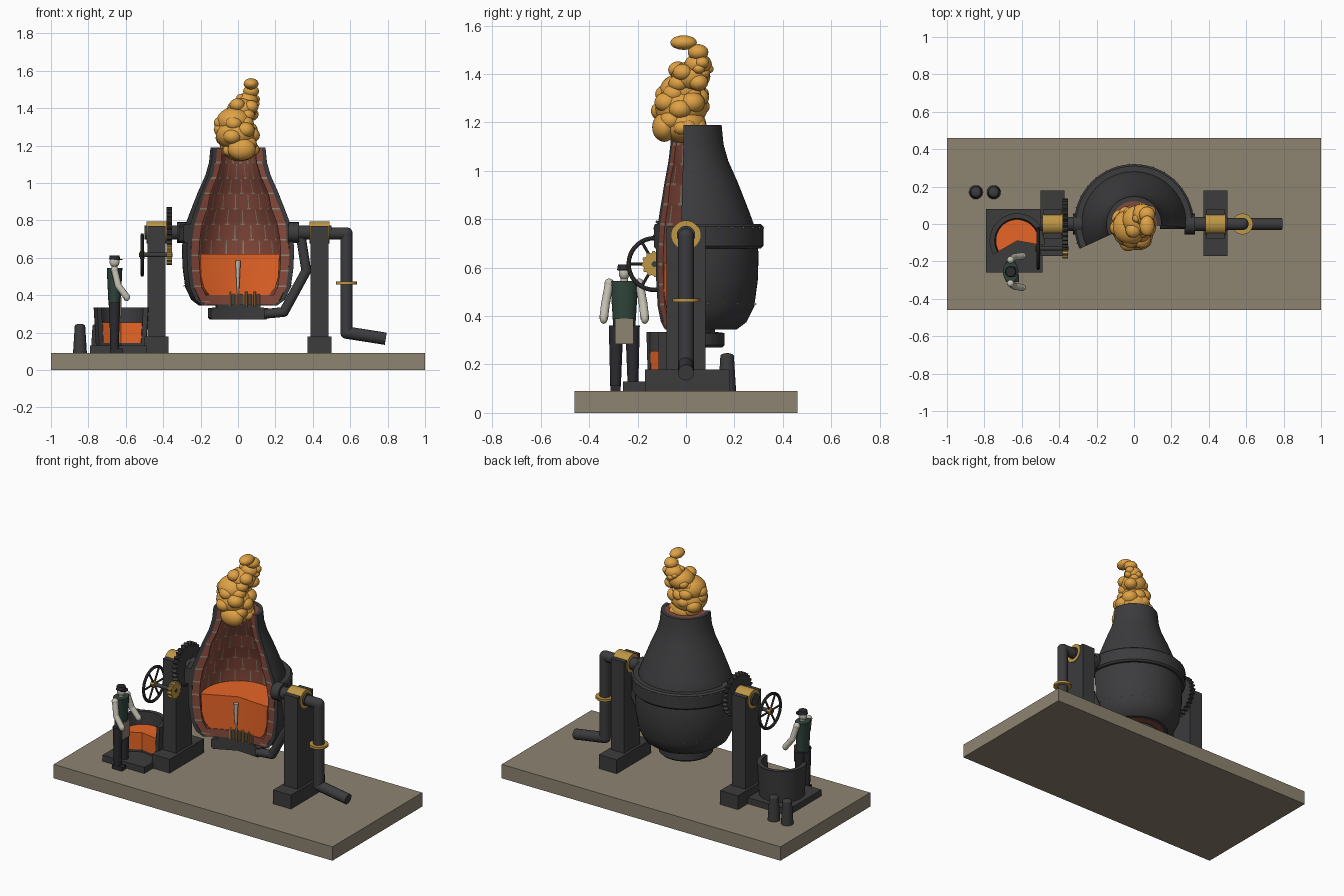
import bpy, bmesh, math, random
from mathutils import Vector

random.seed(4)
if "Cube" in bpy.data.objects:
    bpy.data.objects.remove(bpy.data.objects["Cube"], do_unlink=True)


def material(name, r, g, b):
    m = bpy.data.materials.new(name)
    m.use_nodes = True
    m.diffuse_color = (r, g, b, 1)
    m.node_tree.nodes["Principled BSDF"].inputs["Base Color"].default_value = (r, g, b, 1)
    return m


IRON = material("dark iron", .045, .045, .048)
STONE = material("stone mortar", .27, .23, .165)
BRICK = material("fire brick", .24, .068, .045)
MOLTEN = material("molten metal", .80, .13, .02)
BRASS = material("brass", .52, .31, .06)
FLAME = material("golden flame", .74, .36, .06)
GREEN = material("green vest", .03, .06, .045)
PALE = material("pale cloth", .55, .52, .44)
CLOTH = material("charcoal cloth", .025, .025, .03)


def finish(bm, name, *mats, smooth=True):
    bmesh.ops.remove_doubles(bm, verts=bm.verts, dist=1e-5)
    bmesh.ops.recalc_face_normals(bm, faces=bm.faces)
    mesh = bpy.data.meshes.new(name)
    bm.to_mesh(mesh)
    bm.free()
    ob = bpy.data.objects.new(name, mesh)
    bpy.context.collection.objects.link(ob)
    for m in mats:
        mesh.materials.append(m)
    if smooth:
        bpy.ops.object.select_all(action='DESELECT')
        ob.select_set(True)
        bpy.context.view_layer.objects.active = ob
        bpy.ops.object.shade_smooth_by_angle()
    return ob


def box(name, lo, hi, mat):
    bm = bmesh.new()
    bmesh.ops.create_cube(bm, size=1)
    for v in bm.verts:
        v.co = [l + (c + .5) * (h - l) for l, h, c in zip(lo, hi, v.co)]
    return finish(bm, name, mat, smooth=False)


def rod(name, p, q, r, mat, r2=None, seg=20):
    p, q = Vector(p), Vector(q)
    bm = bmesh.new()
    bmesh.ops.create_cone(bm, cap_ends=True, segments=seg, radius1=r,
                          radius2=r if r2 is None else r2, depth=(q - p).length)
    turn = (q - p).to_track_quat('Z', 'Y')
    for v in bm.verts:
        v.co = turn @ v.co + (p + q) / 2
    return finish(bm, name, mat)


def balls(name, items, mat, sub=3):
    bm = bmesh.new()
    for center, scale in items:
        made = bmesh.ops.create_icosphere(bm, subdivisions=sub, radius=1)["verts"]
        for v in made:
            v.co = Vector([a * b for a, b in zip(v.co, scale)]) + Vector(center)
    return finish(bm, name, mat)


def pipe(name, pts, r, mat):
    for a, b in zip(pts, pts[1:]):
        rod(name, a, b, r, mat)
    if len(pts) > 2:
        balls(name + "_elbows", [(p, (r, r, r)) for p in pts[1:-1]], mat)


def revolve(name, profile, mat, a0, a1, center=(0, 0), seg=40):
    # Sweeps a closed (radius, height) profile and caps both cut ends
    bm = bmesh.new()
    rings = []
    for i in range(seg + 1):
        a = math.radians(a0 + (a1 - a0) * i / seg)
        rings.append([bm.verts.new((center[0] + r * math.cos(a), center[1] + r * math.sin(a), z))
                      for r, z in profile])
    n = len(profile)
    for A, B in zip(rings, rings[1:]):
        for j in range(n):
            bm.faces.new((A[j], A[(j + 1) % n], B[(j + 1) % n], B[j]))
    bm.faces.new(rings[0])
    bm.faces.new(rings[-1])
    bmesh.ops.remove_doubles(bm, verts=bm.verts, dist=1e-5)
    return finish(bm, name, mat)


def gear(name, center, r, teeth, x0, x1, mat):
    bm = bmesh.new()
    sides = []
    for x in (x0, x1):
        sides.append([bm.verts.new((x, center[0] + rr * math.cos(a), center[1] + rr * math.sin(a)))
                      for i in range(4 * teeth)
                      for a in [math.tau * i / (4 * teeth)]
                      for rr in [r if i % 4 < 2 else r * .87]])
        bm.faces.new(sides[-1])
    n = 4 * teeth
    for i in range(n):
        k = (i + 1) % n
        bm.faces.new((sides[0][i], sides[0][k], sides[1][k], sides[1][i]))
    finish(bm, name, mat, smooth=False)


# Base slab
box("base_slab", (-1, -.46, 0), (1, .46, .09), STONE)

# Vessel shell, cut open at the front
START, END = -4, 204.5
OUTER = [(.21, .345), (.25, .375), (.282, .44), (.297, .55), (.3, .66), (.28, .78),
         (.262, .83), (.215, .95), (.175, 1.04), (.155, 1.11), (.147, 1.19)]
revolve("vessel_shell", OUTER + [(r - .025, z) for r, z in reversed(OUTER)], IRON, START, END)
revolve("trunnion_band", [(.26, .68), (.31, .68), (.32, .69), (.32, .77), (.31, .78), (.26, .78)],
        IRON, START, END)
revolve("wind_box", [(0, .27), (.15, .27), (.16, .28), (.16, .33), (.12, .335), (.12, .35), (0, .35)],
        IRON, START, END)
revolve("brick_floor", [(0, .348), (.195, .348), (.215, .375), (.2, .4), (0, .4)], BRICK, START, END)
revolve("molten_bath", [(0, .402), (.17, .402), (.2, .44), (.217, .5), (.222, .62), (0, .62)],
        MOLTEN, START, END)


def shell_radius(z):
    for (r0, z0), (r1, z1) in zip(OUTER, OUTER[1:]):
        if z <= z1:
            return r0 + (r1 - r0) * (z - z0) / (z1 - z0)
    return OUTER[-1][0]


# Brick lining with staggered joints
bm = bmesh.new()
ROWS, HALVES = 10, 18
step, height = (END - START) / HALVES, (1.188 - .36) / ROWS
cols = [(k, d) for k in range(HALVES) for d in (-.5, -.3, -.07, .07, .3)] + [(HALVES - 1, .5)]
levels = [(i, f) for i in range(ROWS) for f in (0, .12)] + [(ROWS, 0)]
grids = []
for inset in (.07, .024):
    grid = []
    for i, f in levels:
        z = .36 + (i + f) * height
        r = shell_radius(z) - inset * (1 if z < .9 else .8)
        angles = [math.radians(START + (k + .5 + d) * step) for k, d in cols]
        grid.append([bm.verts.new((r * math.cos(a), r * math.sin(a), z)) for a in angles])
    grids.append(grid)
inner, outer = grids
last = len(cols) - 1
for j in range(len(levels) - 1):
    for c in range(last):
        for g in grids:
            f = bm.faces.new((g[j][c], g[j][c + 1], g[j + 1][c + 1], g[j + 1][c]))
            k, part = divmod(c, 5)
            joint = (k + levels[j][0]) % 2 == 0
            f.material_index = int(joint and (part == 2 or (j % 2 == 0 and part in (1, 3))))
    for c in (0, last):
        f = bm.faces.new((inner[j][c], outer[j][c], outer[j + 1][c], inner[j + 1][c]))
        f.material_index = int(j % 2 == 0)
for j in (0, -1):
    for c in range(last):
        bm.faces.new((inner[j][c], inner[j][c + 1], outer[j][c + 1], outer[j][c]))
finish(bm, "brick_lining", BRICK, STONE)

# Air nozzles and the blast jet
for i in range(5):
    x = (i - 2) * .045
    rod("air_nozzle", (x, -.015, .34), (x, -.015, .42), .007, BRASS, seg=10)
    rod("nozzle_brick", (x + .02, -.01, .35), (x + .02, -.01, .405), .008, STONE, seg=8)
rod("blast_jet", (0, -.02, .4), (0, -.02, .585), .005, PALE, .014, seg=12)

# Rivets on band and lower shell
rivets = []
for radius, z, count in ((.321, .765, 18), (.288, .45, 14)):
    for i in range(count):
        a = math.radians(START + (END - START) * (i + .5) / count)
        rivets.append(((radius * math.cos(a), radius * math.sin(a), z), (.004,) * 3))
balls("rivets", rivets, PALE, 1)

# Flame plume: large leaning lumps ringed by smaller ones
plume = [(.01, -.01, 1.19, .10), (-.01, -.02, 1.26, .115), (-.02, -.015, 1.33, .1),
         (.02, .02, 1.39, .085), (.05, .05, 1.44, .06), (.07, .05, 1.49, .045)]
lumps = [((x, y, z), (r * .95, r * .95, r * .75)) for x, y, z, r in plume]
lumps += [((.07, -.01, 1.53), (.04, .055, .03)), ((.02, -.09, 1.18), (.075, .05, .06))]
for x, y, z, r in plume[:5]:
    for i in range(7):
        a = i * math.tau / 7 + random.random()
        s = r * random.uniform(.35, .5)
        lumps.append(((x + r * .68 * math.cos(a), y + r * .68 * math.sin(a),
                       z + random.uniform(-.03, .03)), (s, s, s * .85)))
balls("flame_plume", lumps, FLAME)

# Stands with brass bearings and trunnions
for side, name in ((-1, "right"), (1, "left")):
    x = .435 * side
    box(name + "_stand_foot", (x - .064, -.17, .09), (x + .064, .18, .18), IRON)
    box(name + "_stand_post", (x - .048, -.08, .18), (x + .048, .08, .77), IRON)
    rod(name + "_bearing", (x - .053, 0, .735), (x + .053, 0, .735), .06, BRASS, seg=32)
    rod(name + "_trunnion", (.27 * side, 0, .735), (.5 * side, 0, .735), .038, IRON)
    rod(name + "_collar", (.27 * side, 0, .735), (.325 * side, 0, .735), .055, IRON)

# Air supply pipe and the feed to the wind box
pipe("supply_pipe", [(.48, 0, .73), (.58, 0, .73), (.58, 0, .2), (.79, 0, .167)], .033, IRON)
rod("pipe_flange", (.58, 0, .458), (.58, 0, .473), .056, BRASS, seg=28)
pipe("wind_feed", [(.335, 0, .72), (.365, 0, .53), (.245, 0, .31), (.14, 0, .3)], .026, IRON)

# Tilting gear, pinion and hand wheel
gear("tilt_gear", (0, .735), .137, 28, -.383, -.352, IRON)
gear("drive_pinion", (-.13, .615), .054, 12, -.383, -.352, BRASS)
rod("pinion_shaft", (-.53, -.13, .615), (-.35, -.13, .615), .012, IRON)
bpy.ops.mesh.primitive_torus_add(location=(-.512, -.13, .615), rotation=(0, math.pi / 2, 0),
                                 major_radius=.107, minor_radius=.009,
                                 major_segments=36, minor_segments=10)
wheel = bpy.context.object
wheel.name = "hand_wheel"
wheel.data.materials.append(IRON)
bpy.ops.object.shade_smooth_by_angle()
for i in range(3):
    a = i * math.pi / 3
    dy, dz = .105 * math.cos(a), .105 * math.sin(a)
    rod("wheel_spoke", (-.512, -.13 - dy, .615 - dz), (-.512, -.13 + dy, .615 + dz), .006, IRON, seg=8)
rod("wheel_hub", (-.525, -.13, .615), (-.5, -.13, .615), .022, BRASS)

# Ladle with molten charge on its platform, and two moulds
SPOT = (-.625, -.09)
box("ladle_platform", (-.79, -.26, .09), (-.49, .08, .13), IRON)
revolve("ladle", [(0, .13), (.135, .13), (.147, .335), (.12, .335), (.11, .145), (0, .145)],
        IRON, -10, 210, SPOT, 32)
revolve("ladle_charge", [(0, .144), (.108, .144), (.114, .255), (0, .255)], MOLTEN, -10, 210, SPOT, 32)
for x in (-.845, -.75):
    rod("ingot_mould", (x, .17, .09), (x, .17, .235), .037, IRON, .028)
    balls("mould_top", [((x, .17, .235), (.028, .028, .012))], IRON)

# Worker facing the ladle side
X, Y = -.66, -.255
for s in (-1, 1):
    rod("trouser_leg", (X, Y + s * .036, .11), (X, Y + s * .034, .36), .022, CLOTH, .03)
    box("boot", (X - .025, Y + s * .036 - .02, .09), (X + .045, Y + s * .036 + .02, .115), CLOTH)
    shoulder, elbow, hand = (X, Y + s * .062, .535), (X + .02, Y + s * .078, .45), (X + .065, Y + s * .085, .39)
    pipe("sleeve", [shoulder, elbow, hand], .018, PALE)
    balls("shoulder_and_hand", [(shoulder, (.02,) * 3), (hand, (.018, .016, .022))], PALE)
torso = rod("vest", (X, Y, .345), (X, Y, .545), .045, GREEN, .058)
for v in torso.data.vertices:
    v.co.x = X + (v.co.x - X) * .72
box("apron", (X + .03, Y - .038, .285), (X + .038, Y + .038, .39), STONE)
rod("neck", (X, Y, .54), (X, Y, .565), .016, PALE)
balls("head", [((X, Y, .578), (.027, .023, .03))], PALE)
rod("cap", (X, Y, .59), (X, Y, .613), .03, CLOTH, .026)
rod("cap_brim", (X + .015, Y, .588), (X + .015, Y, .594), .028, CLOTH)
